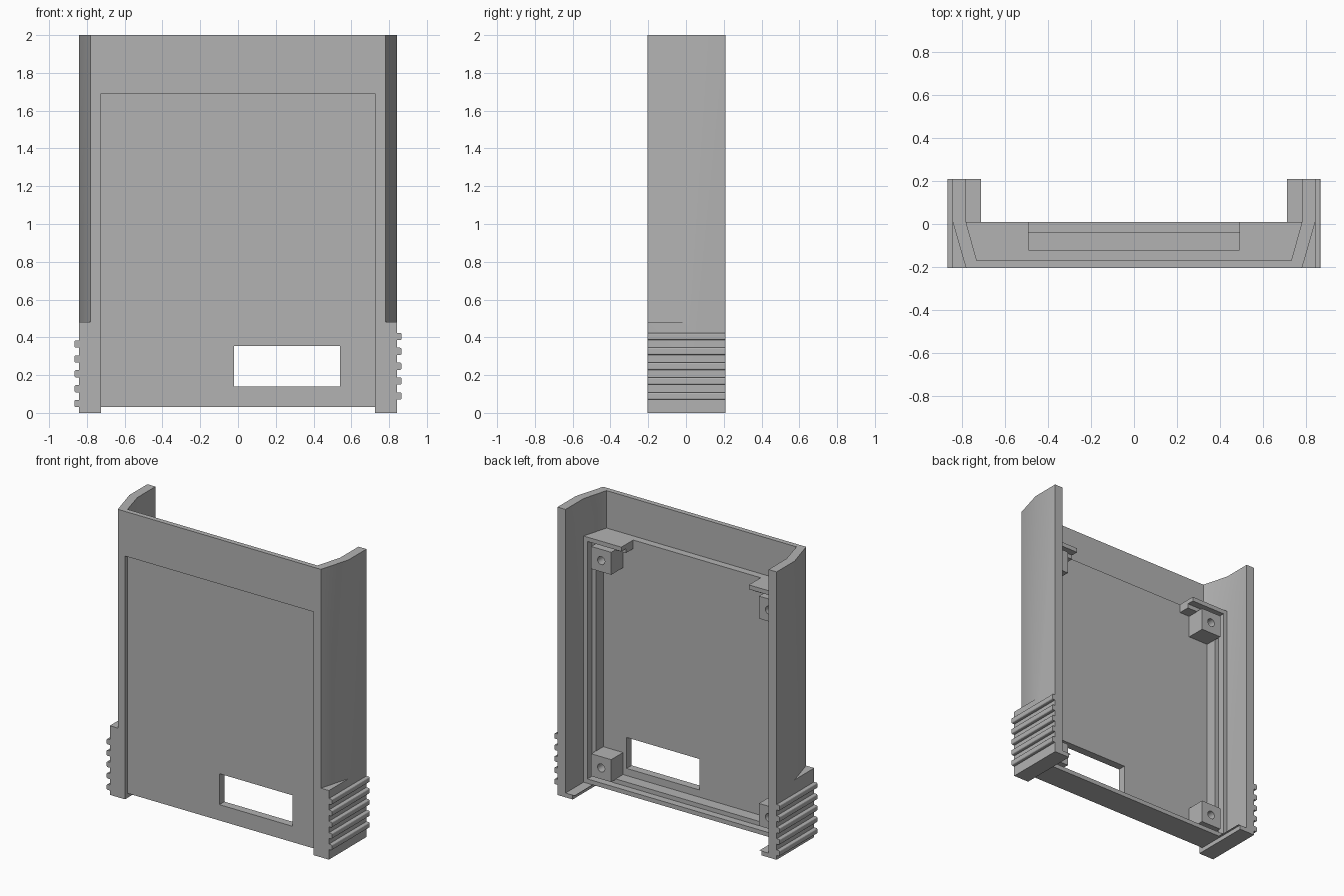
import bpy
import bmesh
import math

old = bpy.data.objects.get("Cube")
if old:
    bpy.data.objects.remove(old, do_unlink=True)

grey = bpy.data.materials.new("plain grey")
grey.use_nodes = True
COLOUR = (0.45, 0.45, 0.45, 1)
grey.diffuse_color = COLOUR
grey.node_tree.nodes["Principled BSDF"].inputs["Base Color"].default_value = COLOUR


def prism(name, outline, z0, z1):
    """Extrude an outline in x, y from z0 to z1."""
    bm = bmesh.new()
    face = bm.faces.new([bm.verts.new((x, y, z0)) for x, y in outline])
    top = bmesh.ops.extrude_face_region(bm, geom=[face])["geom"]
    verts = [v for v in top if isinstance(v, bmesh.types.BMVert)]
    bmesh.ops.translate(bm, vec=(0, 0, z1 - z0), verts=verts)
    bmesh.ops.recalc_face_normals(bm, faces=bm.faces)
    mesh = bpy.data.meshes.new(name)
    bm.to_mesh(mesh)
    bm.free()
    mesh.materials.append(grey)
    obj = bpy.data.objects.new(name, mesh)
    bpy.context.collection.objects.link(obj)
    return obj


def box(name, x0, x1, y0, y1, z0, z1):
    return prism(name, [(x0, y0), (x1, y0), (x1, y1), (x0, y1)], z0, z1)


def activate(obj):
    bpy.ops.object.select_all(action="DESELECT")
    obj.select_set(True)
    bpy.context.view_layer.objects.active = obj


def combine(target, tool, operation):
    """Apply a boolean and remove the tool object."""
    activate(target)
    mod = target.modifiers.new("combine", "BOOLEAN")
    mod.operation = operation
    mod.solver = "EXACT"
    mod.object = tool
    bpy.ops.object.modifier_apply(modifier=mod.name)
    bpy.data.objects.remove(tool, do_unlink=True)


def flip(outline, side):
    return [(side * x, y) for x, y in outline]


FRONT, BACK, RIM = -0.205, 0.208, 0.01
SIDE = 0.842

# Shell: U-shaped section with walls that slope outward, then run straight back
half = [(0.78, FRONT), (SIDE, RIM), (SIDE, BACK),
        (0.78, BACK), (0.78, RIM), (0.73, -0.17)]
outer, inner = half[:3], half[3:]
shell = prism("shell", outer + inner + flip(inner[::-1], -1) + flip(outer[::-1], -1), 0, 2)

# Thick lower body behind the front panel
body = [(0.81, RIM), (0.75, -0.19)]
combine(shell, prism("body", body + flip(body[::-1], -1), 0, 1.74), "UNION")

# Square grip blocks and inward feet at the bottom of both walls
for s in (-1, 1):
    grip = [(0.74, FRONT), (SIDE, FRONT), (SIDE, BACK), (0.81, BACK), (0.81, RIM)]
    combine(shell, prism("grip", flip(grip, s), 0, 0.48), "UNION")
    foot = [(0.71, FRONT), (SIDE, FRONT), (SIDE, BACK), (0.71, BACK)]
    combine(shell, prism("foot", flip(foot, s), 0, 0.03), "UNION")

# Recessed panel, bottom notch, stepped cavity, gap between top tabs, window
cuts = [
    (-0.725, 0.725, -0.5, -0.175, -0.5, 1.69),
    (-0.725, 0.725, -0.5, 0.5, -0.5, 0.03),
    (-0.72, 0.72, -0.12, 0.5, 0.09, 1.68),
    (-0.75, 0.75, -0.04, 0.5, 0.06, 1.71),
    (-0.49, 0.49, -0.12, 0.5, 1.5, 1.8),
    (-0.02, 0.54, -0.5, 0.3, 0.14, 0.355),
]
for c in cuts:
    combine(shell, box("cutter", *c), "DIFFERENCE")
activate(shell)
bpy.ops.object.shade_smooth_by_angle(angle=math.radians(30))

# Screw bosses with blind holes in the four corners
for s, side in ((-1, "right"), (1, "left")):
    for level, z in (("lower", 0.165), ("upper", 1.605)):
        x = 0.645 * s
        boss = box(f"{level}_{side}_boss", x - 0.077, x + 0.077,
                   -0.13, RIM, z - 0.078, z + 0.078)
        bpy.ops.mesh.primitive_cylinder_add(vertices=24, radius=0.028, depth=0.16,
                                            location=(x, RIM, z),
                                            rotation=(math.pi / 2, 0, 0))
        combine(boss, bpy.context.object, "DIFFERENCE")
        activate(boss)
        bpy.ops.object.shade_smooth_by_angle(angle=math.radians(30))

# Grip ribs with softened outer edges, staggered between the two sides
for s, side, start in ((-1, "right", 0.03), (1, "left", 0.07)):
    for i in range(5):
        z = start + 0.079 * i
        x0, x1 = sorted((s * 0.835, s * 0.866))
        rib = box(f"{side}_rib_{i + 1}", x0, x1, FRONT, BACK, z, z + 0.038)
        bm = bmesh.new()
        bm.from_mesh(rib.data)
        edges = [e for e in bm.edges
                 if all(abs(v.co.x) > 0.86 for v in e.verts)
                 and abs(e.verts[0].co.y - e.verts[1].co.y) > 0.1]
        bmesh.ops.bevel(bm, geom=edges, offset=0.008, segments=3,
                        profile=0.5, affect="EDGES")
        bm.to_mesh(rib.data)
        bm.free()
